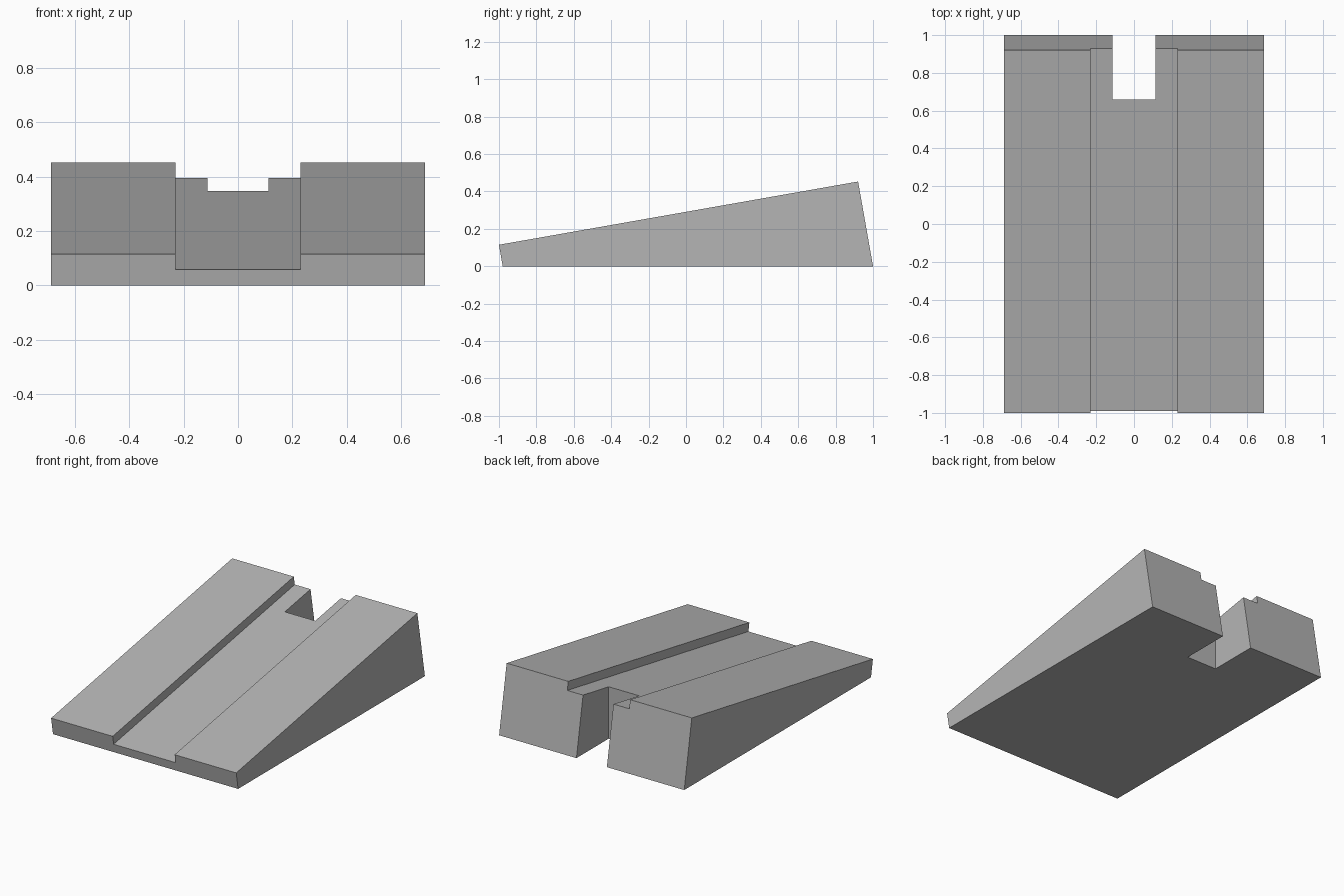
import bpy
import bmesh

if "Cube" in bpy.data.objects:
    bpy.data.objects.remove(bpy.data.objects["Cube"])


def extrude_profile(name, profile, x0, x1):
    """Side profile of (y, z) points extruded along x."""
    bm = bmesh.new()
    face = bm.faces.new([bm.verts.new((x0, y, z)) for y, z in profile])
    new = bmesh.ops.extrude_face_region(bm, geom=[face])["geom"]
    verts = [v for v in new if isinstance(v, bmesh.types.BMVert)]
    bmesh.ops.translate(bm, verts=verts, vec=(x1 - x0, 0, 0))
    bmesh.ops.recalc_face_normals(bm, faces=bm.faces)
    mesh = bpy.data.meshes.new(name)
    bm.to_mesh(mesh)
    bm.free()
    obj = bpy.data.objects.new(name, mesh)
    bpy.context.collection.objects.link(obj)
    return obj


def cut(target, cutter):
    """Subtract the cutter from the target and remove it."""
    cutter.hide_render = True
    mod = target.modifiers.new("cut", 'BOOLEAN')
    mod.operation = 'DIFFERENCE'
    mod.solver = 'EXACT'
    mod.object = cutter
    bpy.context.view_layer.objects.active = target
    bpy.ops.object.modifier_apply(modifier=mod.name)
    bpy.data.objects.remove(cutter)


# Wedge body with square-cut, leaning ends
wedge = extrude_profile("wedge_block",
                        [(-0.98, 0), (1, 0), (0.92, 0.453), (-1, 0.115)],
                        -0.687, 0.687)

# Shallow channel running down the slope
slope = (0.453 - 0.115) / 1.92
floor = lambda y: 0.058 + slope * (y + 0.99)
cut(wedge, extrude_profile("channel_cutter",
                           [(-1.2, floor(-1.2)), (1.2, floor(1.2)), (1.2, 0.8), (-1.2, 0.8)],
                           -0.23, 0.23))

# Vertical slot through the tall end
cut(wedge, extrude_profile("slot_cutter",
                           [(0.658, -0.2), (1.2, -0.2), (1.2, 0.8), (0.658, 0.8)],
                           -0.113, 0.113))

# Plain grey finish
grey = bpy.data.materials.new("grey")
grey.diffuse_color = (0.46, 0.46, 0.46, 1)
grey.use_nodes = True
grey.node_tree.nodes["Principled BSDF"].inputs["Base Color"].default_value = grey.diffuse_color
wedge.data.materials.clear()
wedge.data.materials.append(grey)
for p in wedge.data.polygons:
    p.material_index = 0
